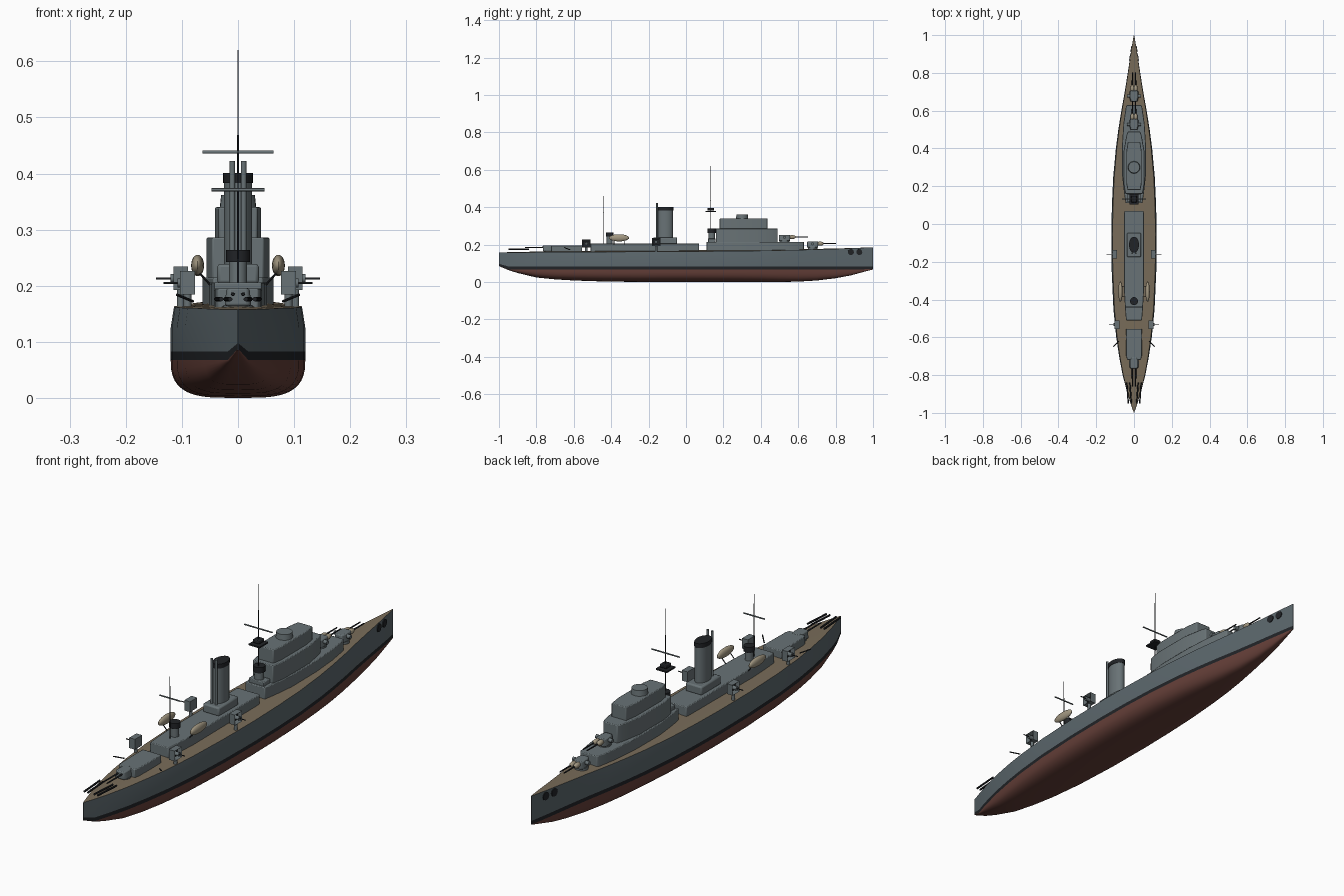
import bpy, bmesh, math
from mathutils import Vector, Matrix

if "Cube" in bpy.data.objects:
    bpy.data.objects.remove(bpy.data.objects["Cube"])


def mat(name, r, g, b):
    m = bpy.data.materials.new(name)
    m.diffuse_color = (r, g, b, 1)
    m.use_nodes = True
    m.node_tree.nodes["Principled BSDF"].inputs["Base Color"].default_value = m.diffuse_color
    return m


HULL = mat("hull_grey", 0.105, 0.135, 0.15)
GREY = mat("house_grey", 0.14, 0.17, 0.18)
DECK = mat("deck_wood", 0.19, 0.15, 0.10)
RED = mat("bottom_red", 0.13, 0.05, 0.04)
BLACK = mat("black", 0.015, 0.017, 0.02)
TAN = mat("canvas_tan", 0.36, 0.31, 0.22)


def finish(name, bm, mats, bevel=0.0):
    bmesh.ops.recalc_face_normals(bm, faces=bm.faces)
    me = bpy.data.meshes.new(name)
    bm.to_mesh(me)
    bm.free()
    for m in mats:
        me.materials.append(m)
    me.shade_smooth()
    me.set_sharp_from_angle(angle=math.radians(35))
    ob = bpy.data.objects.new(name, me)
    bpy.context.collection.objects.link(ob)
    if bevel:
        mod = ob.modifiers.new("bevel", 'BEVEL')
        mod.width, mod.segments = bevel, 2
    return ob


def prism(name, half, z0, z1, m, bevel=0.003, inset=1.0):
    """Symmetric plan outline given as (y, half width), extruded upward."""
    bm = bmesh.new()
    plan = [(x, y) for y, x in half] + [(-x, y) for y, x in reversed(half)]
    lo = [bm.verts.new((x, y, z0)) for x, y in plan]
    hi = [bm.verts.new((x * inset, y, z1)) for x, y in plan]
    n = len(plan)
    for i in range(n):
        bm.faces.new((lo[i], lo[(i + 1) % n], hi[(i + 1) % n], hi[i]))
    bm.faces.new(lo)
    bm.faces.new(hi)
    return finish(name, bm, [m], bevel)


def box(name, c, s, m, bevel=0.0):
    bm = bmesh.new()
    bmesh.ops.create_cube(bm, size=1, matrix=Matrix.Translation(c) @ Matrix.Diagonal((*s, 1)))
    return finish(name, bm, [m], bevel)


def rod(name, a, b, r, m, r2=None, sides=12, oval=1.0):
    a, b = Vector(a), Vector(b)
    d = b - a
    mx = Matrix.Translation((a + b) / 2) @ d.to_track_quat('Z', 'Y').to_matrix().to_4x4()
    if oval != 1.0:
        mx = mx @ Matrix.Diagonal((1, oval, 1, 1))
    bm = bmesh.new()
    bmesh.ops.create_cone(bm, cap_ends=True, segments=sides, radius1=r,
                          radius2=r if r2 is None else r2, depth=d.length, matrix=mx)
    return finish(name, bm, [m])


def blob(name, c, s, m):
    bm = bmesh.new()
    bmesh.ops.create_uvsphere(bm, u_segments=20, v_segments=12, radius=1,
                              matrix=Matrix.Translation(c) @ Matrix.Diagonal((*s, 1)))
    return finish(name, bm, [m])


# Hull: lofted stations of (y, half width, keel height, deck edge height)
stations = [(-1, .001, .085, .158), (-.95, .018, .064, .158), (-.9, .034, .048, .158),
            (-.8, .060, .024, .159), (-.7, .079, .014, .160), (-.6, .094, .008, .160),
            (-.45, .109, .003, .161), (-.25, .118, 0, .162), (-.05, .120, 0, .163),
            (.1, .117, 0, .164), (.25, .110, 0, .165), (.4, .096, 0, .167),
            (.5, .083, 0, .169), (.6, .067, .002, .171), (.7, .049, .008, .174),
            (.8, .033, .020, .177), (.88, .021, .035, .180), (.95, .010, .054, .183),
            (1, .001, .067, .185)]


def section(y, w, k, d):
    top = [(0, d + .06 * w), (.95 * w, d), (w, .125), (w, max(.083, k + .012)), (w, max(.068, k + .002))]
    zb = top[-1][1]
    for i in range(1, 11):
        t = math.radians(9 * i)
        top.append((w * max(0, math.cos(t)) ** .55, zb - (zb - k) * math.sin(t) ** .75))
    top[-1] = (0, k)
    return top


bm = bmesh.new()
rings = []
for st in stations:
    pts = section(*st)
    full = pts + [(-x, z) for x, z in pts[-2:0:-1]]
    rings.append([bm.verts.new((x, st[0], z)) for x, z in full])
n = len(rings[0])
for a, b in zip(rings, rings[1:]):
    for i in range(n):
        f = bm.faces.new((a[i], a[(i + 1) % n], b[(i + 1) % n], b[i]))
        j = min(i, n - 1 - i)
        f.material_index = 1 if j == 0 else 0 if j < 3 else 2 if j == 3 else 3
bm.faces.new(rings[0])
bm.faces.new(rings[-1])
finish("hull", bm, [HULL, DECK, BLACK, RED])

# Forward superstructure in three tiers with a round director on top
prism("forward_house_lower", [(.11, .044), (.16, .052), (.26, .063), (.42, .063), (.53, .056), (.62, .043), (.63, .038)],
      .16, .215, GREY)
prism("forward_house_middle", [(.16, .046), (.22, .056), (.38, .056), (.47, .040), (.49, .032)], .21, .286, GREY)
prism("bridge", [(.18, .034), (.22, .041), (.38, .041), (.435, .033)], .28, .34, GREY)
rod("director", (0, .30, .335), (0, .30, .362), .033, GREY, r2=.030, sides=24)

# Midship and after deckhouses
prism("midship_house", [(-.51, .042), (-.45, .047), (-.36, .052), (.06, .052), (.07, .050)], .16, .206, GREY)
prism("after_house", [(-.72, .036), (-.70, .041), (-.60, .043), (-.555, .042)], .158, .195, GREY)

# Funnel with dark cap, open top and two steam pipes
box("funnel_base", (0, -.112, .221), (.074, .128, .036), GREY, .006)
rod("funnel", (0, -.11, .235), (0, -.11, .392), .025, GREY, sides=28, oval=1.6)
rod("funnel_cap", (0, -.11, .383), (0, -.11, .401), .0265, BLACK, sides=28, oval=1.6)
for s in (-1, 1):
    rod("steam_pipe", (s * .010, -.155, .23), (s * .010, -.155, .422), .005, GREY)

# Masts with yards, lookout platform and base drums
rod("foremast", (0, .132, .17), (0, .132, .62), .002, BLACK, r2=.001)
rod("foremast_yard", (-.063, .132, .438), (.063, .132, .438), .0028, GREY)
box("lookout_platform", (0, .132, .376), (.05, .055, .006), BLACK)
box("lookout_top", (0, .132, .389), (.030, .034, .014), BLACK, .003)
rod("foremast_drum", (0, .138, .21), (0, .138, .262), .018, GREY, sides=20)
rod("foremast_drum_cap", (0, .138, .262), (0, .138, .285), .022, BLACK, sides=20)
box("foremast_step", (0, .138, .222), (.07, .04, .02), GREY, .003)
rod("mainmast", (0, -.44, .19), (0, -.44, .46), .002, BLACK, r2=.001)
rod("mainmast_yard", (-.047, -.44, .371), (.047, -.44, .371), .0028, GREY)
rod("mainmast_drum", (0, -.408, .20), (0, -.408, .242), .016, GREY, sides=20)
rod("mainmast_drum_cap", (0, -.408, .242), (0, -.408, .264), .021, BLACK, sides=20)


# Twin gun turrets
def turret(name, y, z, d, bags):
    rod(name + "_ring", (0, y, z - .015), (0, y, z + .006), .026, GREY, sides=24)
    prism(name + "_house", [(y - d * .030, .018), (y - d * .01, .024), (y + d * .022, .024), (y + d * .030, .019)],
          z + .004, z + .036, GREY, .004, .85)
    if bags:
        rod(name + "_rangefinder", (-.037, y, z + .024), (.037, y, z + .024), .008, GREY)
    for s in (-1, 1):
        x = s * .009
        rod(name + "_barrel", (x, y + d * .02, z + .025), (x, y + d * .125, z + .025), .0035, BLACK, r2=.0025)
        if bags:
            blob(name + "_blast_bag", (x, y + d * .040, z + .025), (.010, .020, .011), TAN)


turret("forward_turret", .677, .180, 1, True)
turret("raised_turret", .527, .215, 1, True)
turret("after_turret", -.735, .160, -1, False)

# Shielded side guns, boats, small davits, stern rails and anchors on both sides
for s in (-1, 1):
    for tag, y, x, z, tip in (("mid", -.16, .102, .213, .146), ("after", -.533, .090, .205, .133)):
        sh = bmesh.new()
        bmesh.ops.create_cube(sh, size=1, matrix=Matrix.Translation((s * x, y, z)) @ Matrix.Diagonal((.026, .046, .042, 1)))
        sh.normal_update()
        face = [f for f in sh.faces if f.normal.x * s > .9]
        bmesh.ops.inset_region(sh, faces=face, thickness=.008)
        bmesh.ops.translate(sh, verts=face[0].verts, vec=(-s * .016, 0, 0))
        face[0].material_index = 1
        finish(tag + "_gun_shield", sh, [GREY, BLACK])
        rod(tag + "_gun_mount", (s * x, y, .163), (s * x, y, z - .02), .007, GREY)
        rod(tag + "_gun_breech", (s * (x - .008), y, z), (s * (x + .018), y, z), .008, GREY)
        rod(tag + "_gun_barrel", (s * x, y, z), (s * tip, y, z), .002, BLACK)
    blob("ship_boat", (s * .072, -.358, .236), (.0115, .054, .019), TAN)
    for y in (-.385, -.33):
        rod("boat_cradle", (s * .048, y, .20), (s * .070, y, .224), .002, BLACK, sides=8)
    rod("davit", (s * .080, -.62, .172), (s * .109, -.65, .184), .0025, BLACK, sides=8)
    for x0, x1 in ((.022, .014), (.038, .030)):
        rod("stern_rail", (s * x0, -.84, .176), (s * x1, -.95, .176), .004, BLACK, sides=10)
    for y, w in ((.88, .0205), (.925, .0137)):
        rod("anchor_recess", (s * (w - .008), y, .160), (s * (w + .003), y + .0017, .160), .016, BLACK, sides=20)
